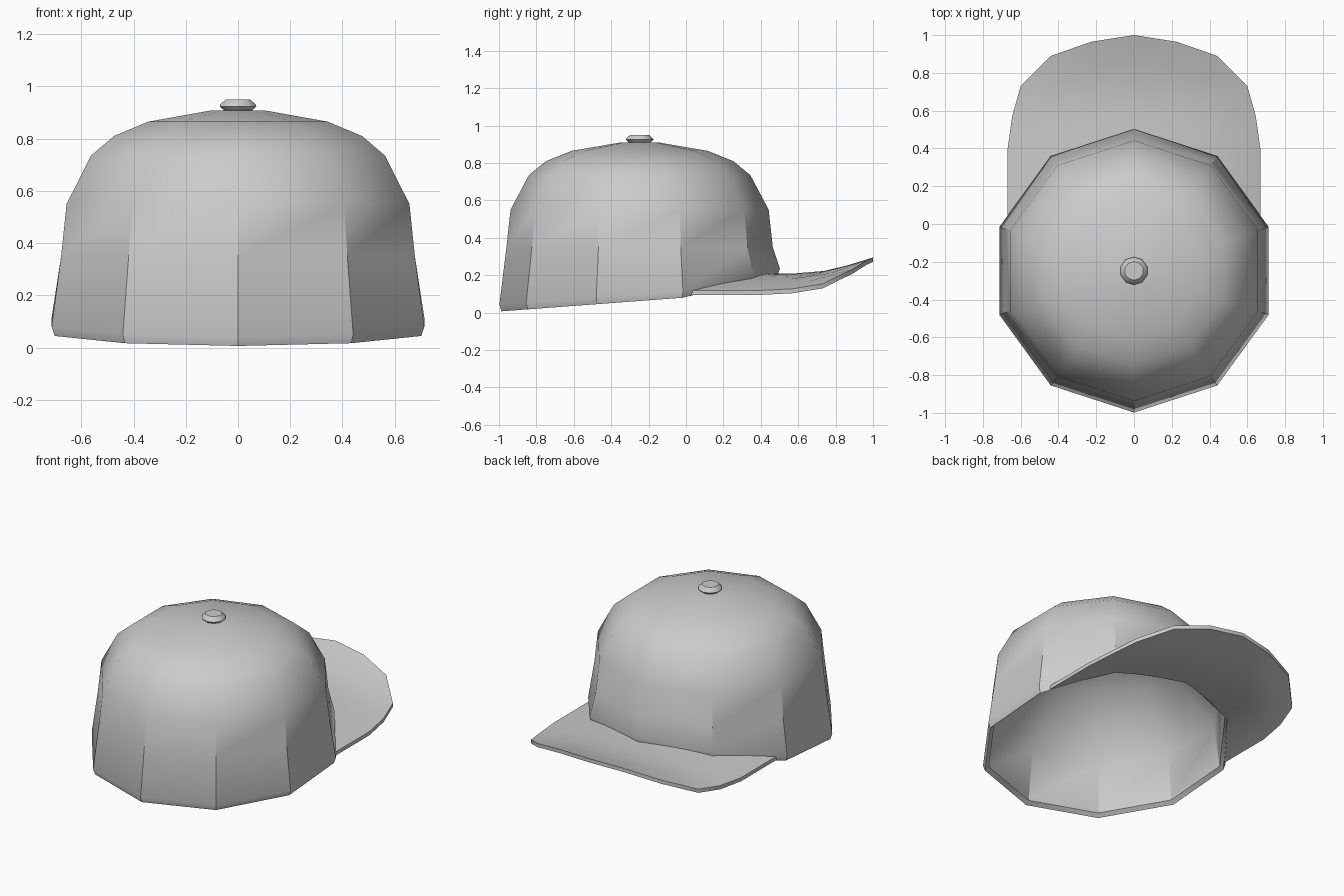
import bpy, bmesh, math

cube = bpy.data.objects.get("Cube")
if cube:
    bpy.data.objects.remove(cube)

grey = bpy.data.materials.new("cloth_grey")
grey.use_nodes = True
grey.diffuse_color = (0.6, 0.6, 0.6, 1)
grey.node_tree.nodes["Principled BSDF"].inputs["Base Color"].default_value = (0.6, 0.6, 0.6, 1)

SIDES = 10
CENTRE_Y = -0.248


def make_object(name, bm, angle):
    bmesh.ops.recalc_face_normals(bm, faces=bm.faces)
    mesh = bpy.data.meshes.new(name)
    bm.to_mesh(mesh)
    bm.free()
    mesh.materials.append(grey)
    obj = bpy.data.objects.new(name, mesh)
    bpy.context.collection.objects.link(obj)
    bpy.ops.object.select_all(action="DESELECT")
    obj.select_set(True)
    bpy.context.view_layer.objects.active = obj
    bpy.ops.object.shade_smooth_by_angle(angle=math.radians(angle))
    return obj


def lathe(bm, profile, lift=lambda y: 0):
    """Join rings of (radius, height); a zero radius makes a pole."""
    rings = []
    for r, z in profile:
        if r == 0:
            rings.append([bm.verts.new((0, CENTRE_Y, z))] * SIDES)
            continue
        ring = []
        for i in range(SIDES):
            a = math.pi / 2 + math.tau * i / SIDES
            y = r * math.sin(a)
            # low rings follow the slanted rim
            h = lift(y) + z if z < 0.1 else z
            ring.append(bm.verts.new((r * math.cos(a), CENTRE_Y + y, h)))
        rings.append(ring)
    for low, high in zip(rings, rings[1:]):
        for i in range(SIDES):
            j = (i + 1) % SIDES
            corners = dict.fromkeys((low[i], low[j], high[j], high[i]))
            bm.faces.new(list(corners))


def rim_height(y):
    # gentle slope at the back, steeper where the rim meets the visor
    return 0.062 + 0.075 * y + max(0, y - 0.23) * 0.16


# Crown: lining apex, down to the rim, then up the outside
bm = bmesh.new()
lathe(bm, [(0, 0.84), (0.43, 0.66), (0.68, 0.35), (0.715, 0.02),
           (0.738, 0), (0.75, 0.035), (0.712, 0.35), (0.69, 0.55),
           (0.592, 0.735), (0.5, 0.81), (0.362, 0.865), (0.11, 0.908),
           (0, 0.91)], rim_height)
crown = make_object("crown", bm, 33)

# The panels over the visor blend together
for edge in crown.data.edges:
    a, b = (crown.data.vertices[v].co for v in edge.vertices)
    if abs(a.x) < 0.01 and abs(b.x) < 0.01 and a.y > 0.1 and a.z > 0.1:
        edge.use_edge_sharp = False

# Visor: strips from the crown wall to the outer edge, mirrored
outer = [(0.67, 0.03), (0.67, 0.39), (0.645, 0.57), (0.6, 0.73),
         (0.44, 0.89), (0.225, 0.965), (0, 1)]
inner = [(0.655, 0.03), (0.56, 0.16), (0.43, 0.34), (0.3, 0.385),
         (0.2, 0.42), (0.1, 0.45), (0, 0.48)]
bm = bmesh.new()
STEPS = 4
rows = []
for (ox, oy), (ix, iy) in zip(outer, inner):
    row = []
    for s in range(STEPS + 1):
        t = s / STEPS
        x, y = ix + (ox - ix) * t, iy + (oy - iy) * t
        curl = 0.085 * (max(0, y - 0.65) / 0.35) ** 1.4
        row.append(bm.verts.new((x, y, 0.21 - 0.092 * (x / 0.67) ** 2.8 + curl)))
    rows.append(row)
for p, q in zip(rows, rows[1:]):
    for s in range(STEPS):
        bm.faces.new((p[s], p[s + 1], q[s + 1], q[s]))
bmesh.ops.mirror(bm, geom=bm.verts[:] + bm.edges[:] + bm.faces[:],
                 axis="X", merge_dist=0.001)
# Thicken by a lower copy joined along the border
top = bm.faces[:]
border = [e for e in bm.edges if e.is_boundary]
copy = bmesh.ops.duplicate(bm, geom=bm.verts[:] + bm.edges[:] + top)
bmesh.ops.translate(bm, vec=(0, 0, -0.024),
                    verts=[g for g in copy["geom"] if isinstance(g, bmesh.types.BMVert)])
bmesh.ops.bridge_loops(bm, edges=border + [copy["edge_map"][e] for e in border])
make_object("visor", bm, 35)

# Button on top
bm = bmesh.new()
lathe(bm, [(0, 0.9), (0.052, 0.9), (0.056, 0.908), (0.074, 0.924),
           (0.072, 0.93), (0.05, 0.95), (0, 0.95)])
make_object("button", bm, 30)
